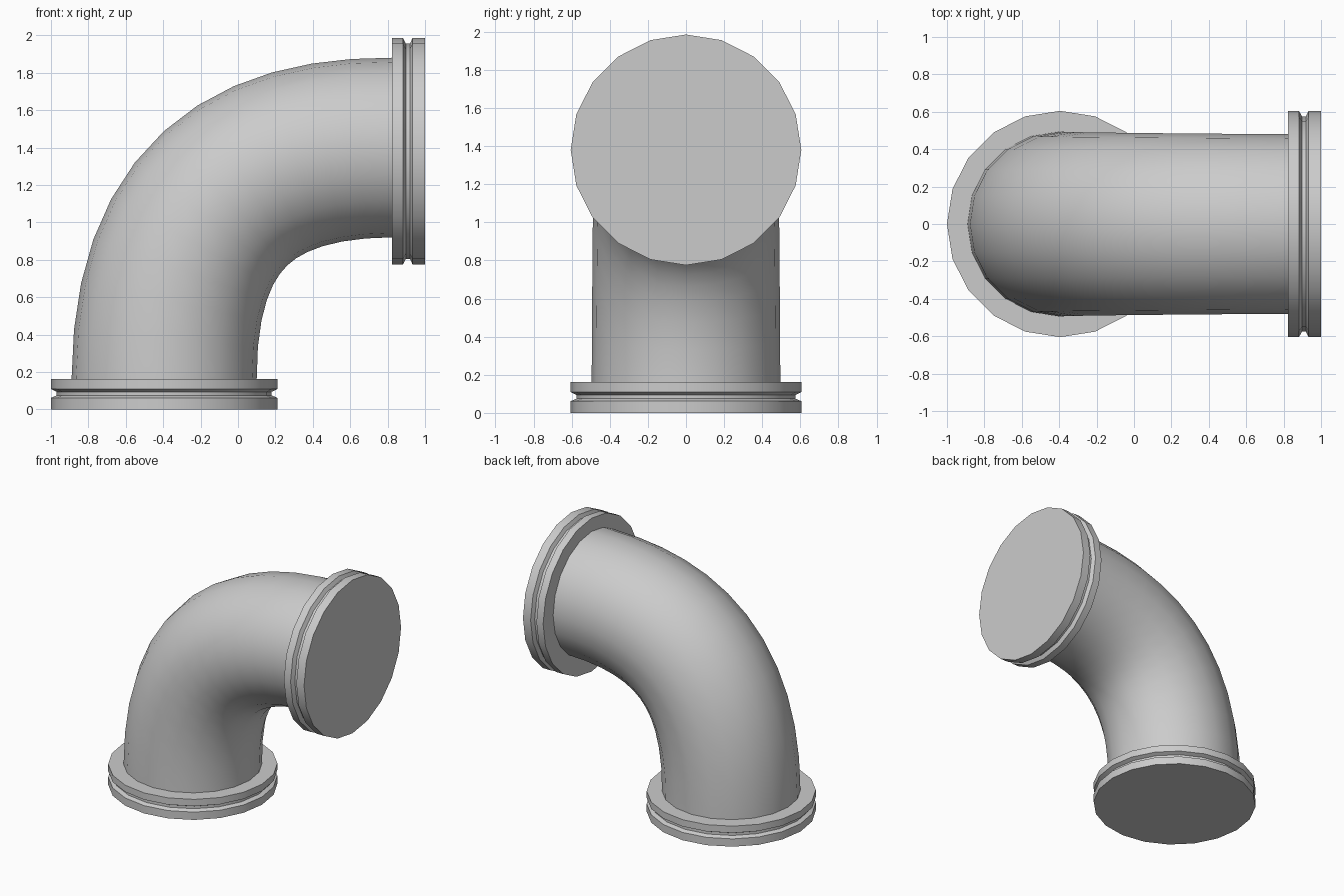
import bpy, bmesh, math
from mathutils import Vector, Matrix

SIDES = 20

default = bpy.data.objects.get("Cube")
if default:
    bpy.data.objects.remove(default, do_unlink=True)

# One plain metal colour
metal = bpy.data.materials.new("grey_metal")
metal.use_nodes = True
metal.diffuse_color = (0.6, 0.6, 0.6, 1)
metal.node_tree.nodes["Principled BSDF"].inputs["Base Color"].default_value = (0.6, 0.6, 0.6, 1)


def loft(name, rings):
    """Skin capped circular rings; each ring is (centre, out, radius), sideways is y."""
    bm = bmesh.new()
    side = Vector((0, 1, 0))
    loops = []
    for centre, out, radius in rings:
        angles = [math.tau * i / SIDES for i in range(SIDES)]
        loops.append([bm.verts.new(centre + radius * (out * math.cos(a) + side * math.sin(a)))
                      for a in angles])
    for lower, upper in zip(loops, loops[1:]):
        for i in range(SIDES):
            j = (i + 1) % SIDES
            bm.faces.new((lower[i], lower[j], upper[j], upper[i]))
    bm.faces.new(loops[0])
    bm.faces.new(loops[-1])
    bmesh.ops.recalc_face_normals(bm, faces=bm.faces)
    mesh = bpy.data.meshes.new(name)
    bm.to_mesh(mesh)
    bm.free()
    mesh.materials.append(metal)
    obj = bpy.data.objects.new(name, mesh)
    bpy.context.collection.objects.link(obj)
    bpy.ops.object.select_all(action='DESELECT')
    obj.select_set(True)
    bpy.context.view_layer.objects.active = obj
    bpy.ops.object.shade_smooth_by_angle(angle=math.radians(30))
    return obj


def flange(name, base, axis, out, thickness):
    """Round plate with a groove around the rim."""
    profile = [(0, 0.605), (0.38, 0.605), (0.46, 0.575),
               (0.58, 0.575), (0.67, 0.605), (1, 0.605)]
    loft(name, [(base + axis * (h * thickness), out, r) for h, r in profile])


# Bent pipe swept along a cubic curve, tapering slightly
start, end = Vector((-0.395, 0, 0.16)), Vector((0.825, 0, 1.40))
up, right = Vector((0, 0, 1)), Vector((1, 0, 0))
h1, h2 = start + up * 0.93, end - right * 0.75
rings = [(start - up * 0.06, -right, 0.495)]
STEPS = 12
for k in range(STEPS + 1):
    t = k / STEPS
    s = 1 - t
    point = start * s**3 + h1 * (3 * s * s * t) + h2 * (3 * s * t * t) + end * t**3
    tangent = ((h1 - start) * s * s + (h2 - h1) * (2 * s * t) + (end - h2) * t * t).normalized()
    rings.append((point, Vector((-tangent.z, 0, tangent.x)), 0.495 - 0.015 * t))
rings.append((end + right * 0.06, up, 0.48))
loft("bent_pipe", rings)

# End flanges
flange("bottom_flange", Vector((-0.395, 0, 0)), up, -right, 0.162)
flange("side_flange", Vector((1, 0, 1.38)), -right, up, 0.176)
